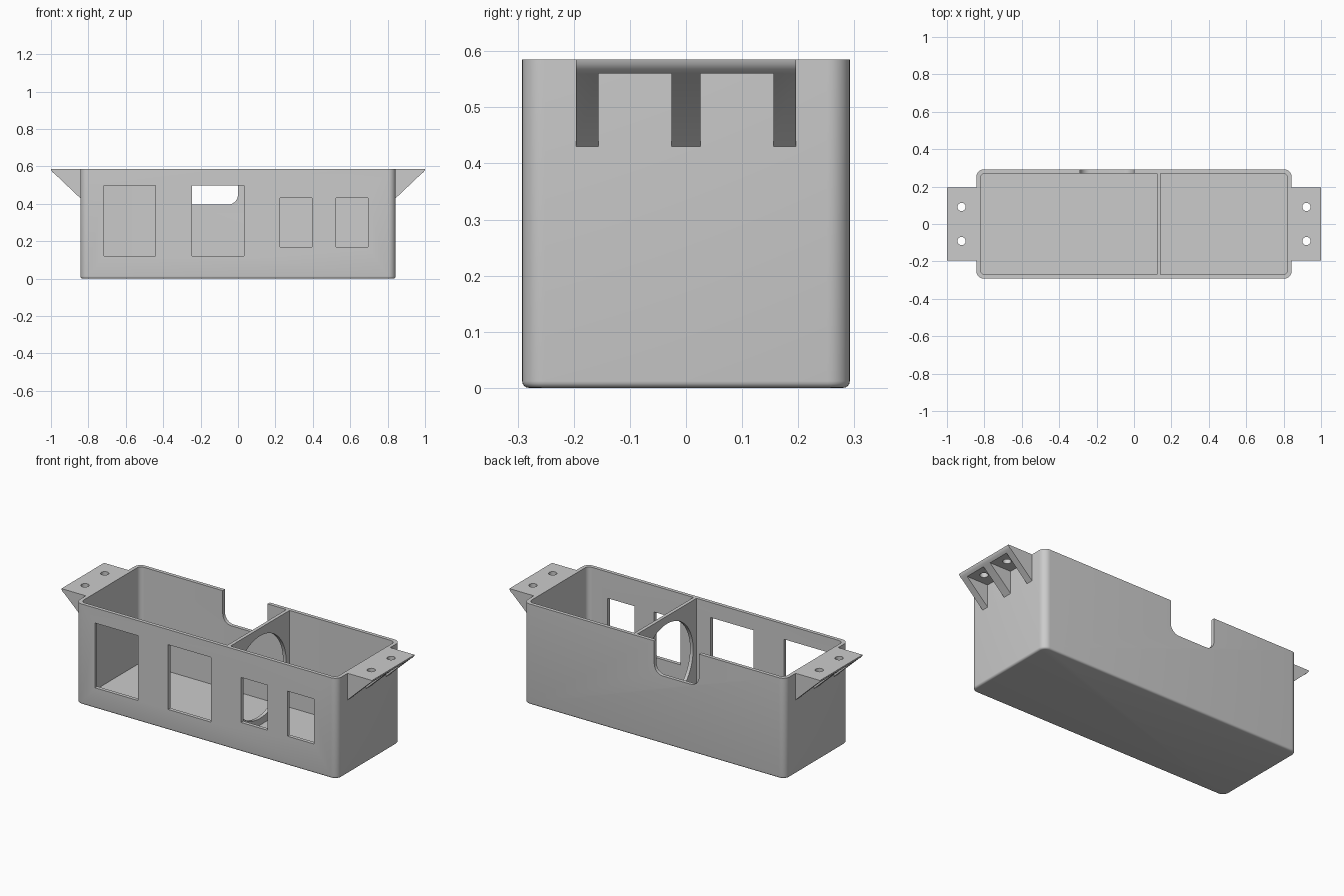
import bpy, bmesh, math
from mathutils import Vector, Matrix

if "Cube" in bpy.data.objects:
    bpy.data.objects.remove(bpy.data.objects["Cube"], do_unlink=True)

grey = bpy.data.materials.new("plain grey")
grey.use_nodes = True
grey.diffuse_color = (0.6, 0.6, 0.6, 1)
grey.node_tree.nodes["Principled BSDF"].inputs["Base Color"].default_value = (0.6, 0.6, 0.6, 1)

HX, HY, TOP = 0.843, 0.292, 0.585   # half length, half depth, height
WALL, CORNER, EDGE = 0.021, 0.04, 0.012


def make_object(name, bm):
    bmesh.ops.recalc_face_normals(bm, faces=bm.faces)
    mesh = bpy.data.meshes.new(name)
    bm.to_mesh(mesh)
    bm.free()
    mesh.materials.append(grey)
    obj = bpy.data.objects.new(name, mesh)
    bpy.context.collection.objects.link(obj)
    return obj


def box(name, x0, x1, y0, y1, z0, z1):
    bm = bmesh.new()
    size = Vector((x1 - x0, y1 - y0, z1 - z0))
    mid = Vector((x0 + x1, y0 + y1, z0 + z1)) / 2
    bmesh.ops.create_cube(bm, size=1, matrix=Matrix.Translation(mid) @ Matrix.Diagonal(size.to_4d()))
    return make_object(name, bm)


def cylinder(name, centre, radius, depth, axis, segments):
    bm = bmesh.new()
    turn = Vector((0, 0, 1)).rotation_difference(Vector(axis)).to_matrix().to_4x4()
    bmesh.ops.create_cone(bm, cap_ends=True, segments=segments, radius1=radius, radius2=radius,
                          depth=depth, matrix=Matrix.Translation(centre) @ turn)
    return make_object(name, bm)


def prism(name, profile, y0, y1):
    """Extrude an x-z outline along y."""
    bm = bmesh.new()
    face = bm.faces.new([bm.verts.new((x, y0, z)) for x, z in profile])
    out = bmesh.ops.extrude_face_region(bm, geom=[face])
    moved = [g for g in out["geom"] if isinstance(g, bmesh.types.BMVert)]
    bmesh.ops.translate(bm, verts=moved, vec=(0, y1 - y0, 0))
    return make_object(name, bm)


def arc(cx, cy, r, start, end, steps=8):
    angles = [math.radians(start + (end - start) * i / steps) for i in range(steps + 1)]
    return [(cx + r * math.cos(a), cy + r * math.sin(a)) for a in angles]


def rounded_ring(inset, radius):
    hx, hy = HX - inset - radius, HY - inset - radius
    points = []
    for k, (sx, sy) in enumerate([(1, 1), (-1, 1), (-1, -1), (1, -1)]):
        points += arc(sx * hx, sy * hy, radius, 90 * k, 90 * k + 90)
    return points


def cut(target, cutters):
    for c in cutters:
        mod = target.modifiers.new("cut", "BOOLEAN")
        mod.operation, mod.solver, mod.object = "DIFFERENCE", "EXACT", c
        c.hide_render = True
    bpy.context.view_layer.update()
    graph = bpy.context.evaluated_depsgraph_get()
    mesh = bpy.data.meshes.new_from_object(target.evaluated_get(graph))
    target.modifiers.clear()
    target.data = mesh
    for c in cutters:
        bpy.data.objects.remove(c, do_unlink=True)


def smooth(obj):
    bpy.ops.object.select_all(action="DESELECT")
    obj.select_set(True)
    bpy.context.view_layer.objects.active = obj
    bpy.ops.object.shade_smooth_by_angle(angle=math.radians(30))


# Tray: rounded rings lofted up the outside and down the inside
levels = [(EDGE * (1 - math.cos(math.radians(a))), EDGE * (1 - math.sin(math.radians(a))))
          for a in (90, 67.5, 45, 22.5, 0)]
levels += [(0, TOP), (WALL, TOP), (WALL, WALL)]
bm = bmesh.new()
rings = [[bm.verts.new((x, y, z)) for x, y in rounded_ring(i, CORNER - min(i, EDGE))]
         for i, z in levels]
for low, high in zip(rings, rings[1:]):
    for i in range(len(low)):
        j = (i + 1) % len(low)
        bm.faces.new((low[i], low[j], high[j], high[i]))
bm.faces.new(rings[0])
bm.faces.new(rings[-1])
tray = make_object("tray", bm)

# Four front windows and the rounded rear notch
windows = [(-0.717, -0.44, 0.12, 0.497), (-0.245, 0.032, 0.12, 0.497),
           (0.225, 0.395, 0.17, 0.432), (0.523, 0.694, 0.17, 0.432)]
cutters = [box("window_cutter", x0, x1, -0.4, -0.2, z0, z1) for x0, x1, z0, z1 in windows]
nx0, nx1, nz, nr = -0.288, 0.0, 0.395, 0.055
notch = [(nx0, 0.7)] + arc(nx0 + nr, nz + nr, nr, 180, 270) + arc(nx1 - nr, nz + nr, nr, 270, 360)
cutters.append(prism("notch_cutter", notch + [(nx1, 0.7)], 0.2, 0.4))
cut(tray, cutters)
smooth(tray)

# Cross wall with its large round opening
divider = box("divider", 0.122, 0.142, -HY + 0.015, HY - 0.015, 0.015, TOP)
cut(divider, [cylinder("opening_cutter", (0.132, 0, 0.3), 0.24, 0.2, (1, 0, 0), 64)])
smooth(divider)

# Mounting brackets: wedge, two pockets that leave three ribs, two screw holes
for side, name in ((1, "left_bracket"), (-1, "right_bracket")):
    outline = [(HX - 0.005, TOP), (1.0, TOP), (0.998, 0.577), (0.991, 0.568),
               (0.98, 0.56), (HX, 0.43), (HX - 0.005, 0.43)]
    bracket = prism(name, [(side * x, z) for x, z in outline], -0.196, 0.196)
    cutters = []
    for y in (-0.091, 0.091):
        xs = sorted((side * HX, side * 1.1))
        cutters.append(box("pocket_cutter", *xs, y - 0.065, y + 0.065, 0.3, 0.56))
        cutters.append(cylinder("hole_cutter", (side * 0.922, y, 0.58), 0.022, 0.2, (0, 0, 1), 32))
    cut(bracket, cutters)
    smooth(bracket)
